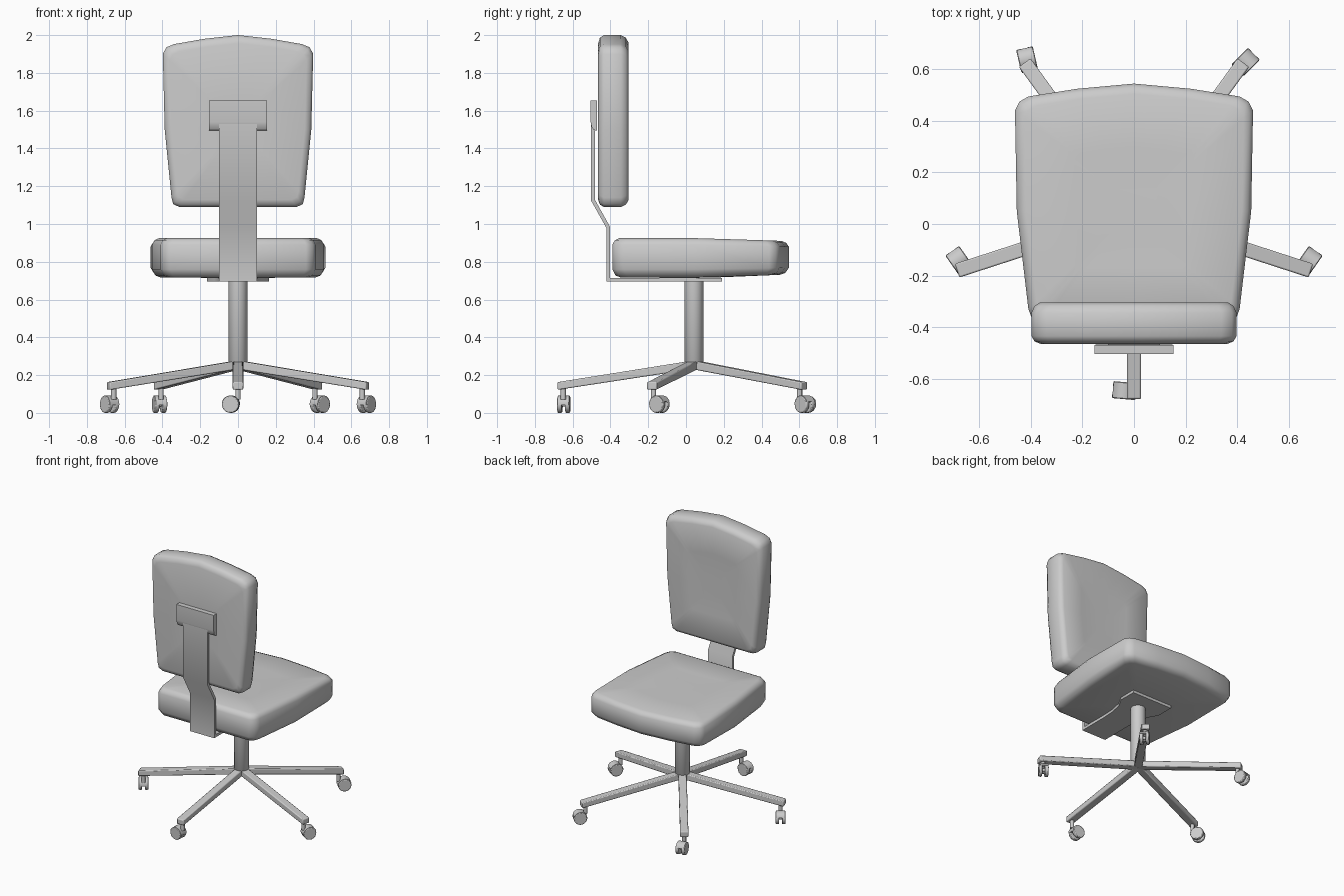
import bpy, bmesh, math
from mathutils import Matrix, Vector

cube = bpy.data.objects.get("Cube")
if cube:
    bpy.data.objects.remove(cube, do_unlink=True)

grey = bpy.data.materials.new("plain_grey")
grey.use_nodes = True
grey.diffuse_color = (0.6, 0.6, 0.6, 1)
grey.node_tree.nodes["Principled BSDF"].inputs["Base Color"].default_value = (0.6, 0.6, 0.6, 1)


def finish(name, bm, angle=40, bevel=0):
    bmesh.ops.recalc_face_normals(bm, faces=bm.faces)
    mesh = bpy.data.meshes.new(name)
    bm.to_mesh(mesh)
    bm.free()
    mesh.materials.append(grey)
    obj = bpy.data.objects.new(name, mesh)
    bpy.context.collection.objects.link(obj)
    if bevel:
        mod = obj.modifiers.new("soft_edges", "BEVEL")
        mod.width, mod.segments = bevel, 2
    bpy.ops.object.select_all(action="DESELECT")
    obj.select_set(True)
    bpy.context.view_layer.objects.active = obj
    bpy.ops.object.shade_smooth_by_angle(angle=math.radians(angle))
    return obj


def loft(name, loops, angle=40, bevel=0):
    """Skin a list of equal closed loops and cap both ends."""
    bm = bmesh.new()
    rows = [[bm.verts.new(p) for p in loop] for loop in loops]
    for a, b in zip(rows, rows[1:]):
        for i in range(len(a)):
            j = (i + 1) % len(a)
            bm.faces.new((a[i], a[j], b[j], b[i]))
    bm.faces.new(rows[0])
    bm.faces.new(rows[-1])
    return finish(name, bm, angle, bevel)


def cushion(name, half, centre, rings, place):
    """Mirror a half outline, then stack scaled copies of it."""
    outline = half + [(-u, v) for u, v in reversed(half) if u > 0]
    loft(name, [[place(u * s, centre + (v - centre) * s, w) for u, v in outline]
                for s, w in rings], 60)


# Seat cushion, thinner towards its front lip
def place_seat(u, v, w):
    t = max(0, min(1, (v - 0.1) / 0.44))
    return (u, v, 0.82 + (w - 0.82) * (1 - 0.15 * t))


cushion("seat", [(0, 0.545), (0.22, 0.525), (0.41, 0.495), (0.445, 0.475), (0.462, 0.44),
                 (0.455, 0.05), (0.41, -0.33), (0.395, -0.37), (0.36, -0.39), (0, -0.39)], 0.05,
        [(0.3, 0.715), (0.9, 0.717), (0.96, 0.727), (1, 0.76),
         (1, 0.89), (0.97, 0.914), (0.92, 0.925), (0.5, 0.918), (0.2, 0.916)], place_seat)

# Backrest cushion, dished on the sitting side
cushion("backrest", [(0, 2.0), (0.18, 1.98), (0.34, 1.952), (0.38, 1.935), (0.398, 1.9),
                     (0.388, 1.5), (0.352, 1.14), (0.343, 1.105), (0.31, 1.09), (0, 1.09)], 1.52,
        [(0.3, -0.467), (0.91, -0.465), (0.97, -0.456), (1, -0.435),
         (1, -0.345), (0.97, -0.318), (0.92, -0.305), (0.5, -0.314), (0.2, -0.316)],
        lambda u, v, w: (u, w, v))

# Bent flat bar from under the seat up to the backrest
bar = [(-0.2, 0.695), (-0.422, 0.695), (-0.422, 0.98), (-0.503, 1.125), (-0.503, 1.6),
       (-0.483, 1.6), (-0.483, 1.13), (-0.402, 0.985), (-0.402, 0.715), (-0.2, 0.715)]
loft("back_support_bar", [[(x, y, z) for y, z in bar] for x in (-0.1, 0.1)], 30)

# Rounded pad holding the backrest
pad = [(-0.47, 1.655), (-0.505, 1.655), (-0.505, 1.54), (-0.5, 1.515), (-0.488, 1.497), (-0.47, 1.495)]
loft("backrest_bracket", [[(x, y, z) for y, z in pad] for x in (-0.153, 0.153)], 40)

# Plate under the seat, flaring towards the front
flare = [(0.1, -0.2), (0.105, -0.1), (0.125, -0.01), (0.165, 0.06), (0.165, 0.19)]
flare += [(-x, y) for x, y in reversed(flare)]
loft("seat_plate", [[(x, y, z) for x, y in flare] for z in (0.695, 0.715)], 30)


def disc(radius, x, y, z, sides=24):
    return [(x + radius * math.cos(math.tau * i / sides),
             y + radius * math.sin(math.tau * i / sides), z) for i in range(sides)]


# Central column
HUB = Vector((0, 0.042, 0))
loft("column", [disc(r, 0, HUB.y, z) for r, z in ((0.03, 0.235), (0.05, 0.26), (0.05, 0.697))])


def arc(radius, start, end, steps, x=0.038, z=0.045):
    return [(x + radius * math.cos(math.radians(start + (end - start) * i / steps)),
             z + radius * math.sin(math.radians(start + (end - start) * i / steps)))
            for i in range(steps + 1)]


def extrude(name, profile, y0, y1, matrix, bevel=0):
    obj = loft(name, [[(x, y, z) for x, z in profile] for y in (y0, y1)], 40, bevel)
    obj.matrix_world = matrix


# Five legs, each with a swivelled twin-wheel caster
names = ["rear", "right_side", "front_right", "front_left", "left_side"]
leg_side = [(0, 0.232), (0.722, 0.122), (0.722, 0.163), (0, 0.278)]
swivels = {"rear": 175, "left_side": 55, "front_left": 45, "front_right": 103, "right_side": 125}
names = ["rear", "left_side", "front_left", "front_right", "right_side"]
for k, side in enumerate(names):
    angle = math.radians(-90 + 72 * k)
    turn = Matrix.Translation(HUB) @ Matrix.Rotation(angle, 4, "Z")
    extrude("leg_" + side, leg_side, -0.028, 0.028, turn, 0.006)
    pivot = turn @ Vector((0.692, 0, 0))
    swivel = Matrix.Translation(pivot) @ Matrix.Rotation(math.radians(swivels[side]), 4, "Z")
    stem = loft("caster_stem_" + side, [disc(0.014, 0, 0, z, 12) for z in (0.07, 0.135)])
    stem.matrix_world = swivel
    hood = arc(0.047, 20, 185, 12) + arc(0.03, 185, 20, 12)
    extrude("caster_hood_" + side, hood, -0.03, 0.03, swivel)
    extrude("caster_axle_" + side, arc(0.012, 0, 330, 11), -0.02, 0.02, swivel)
    for wheel, y in (("a", -0.033), ("b", 0.009)):
        extrude("caster_wheel_" + wheel + "_" + side, arc(0.045, 0, 345, 23), y, y + 0.024, swivel, 0.005)
